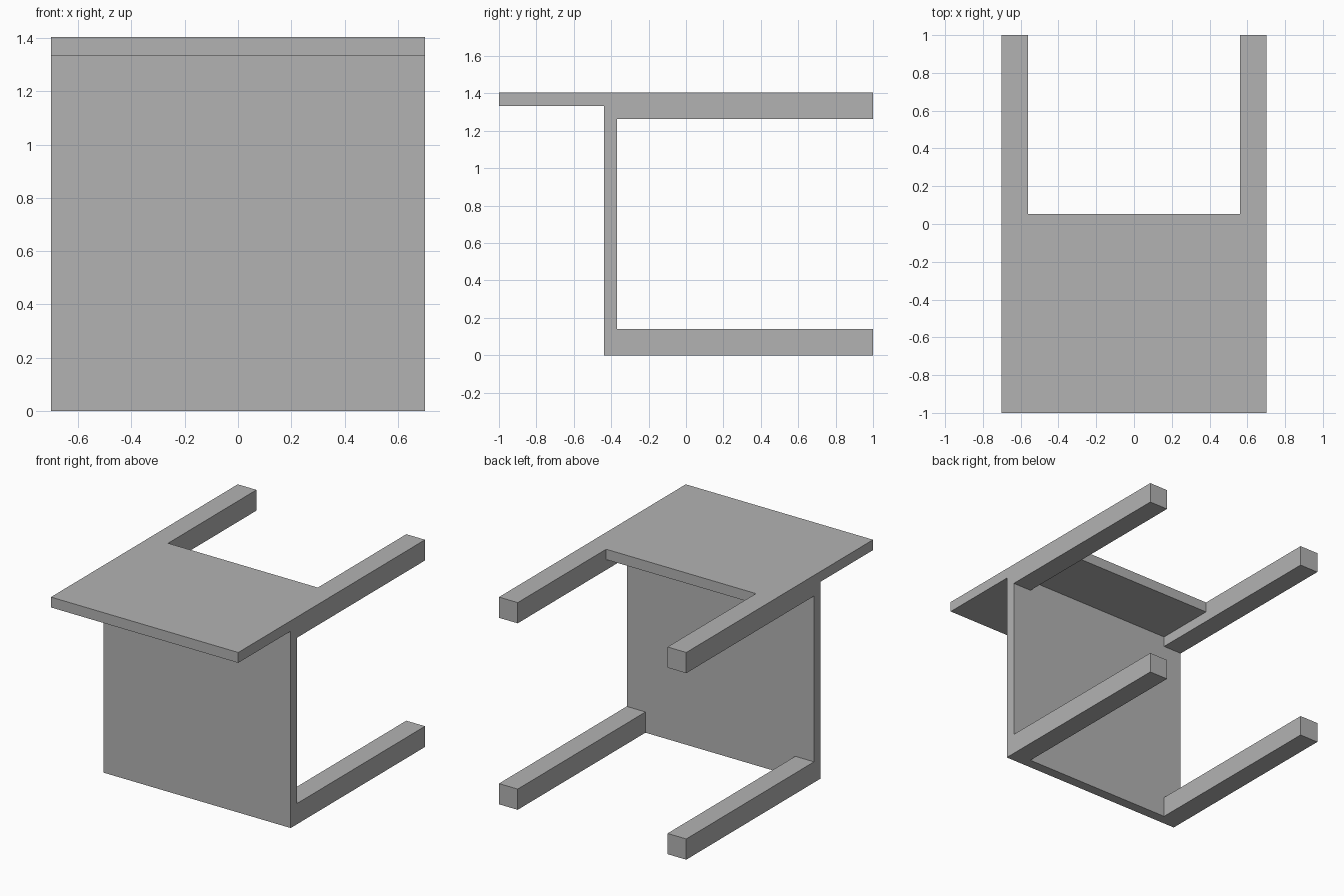
import bpy

# Remove the default cube
cube = bpy.data.objects.get("Cube")
if cube:
    bpy.data.objects.remove(cube, do_unlink=True)

# Single grey material
grey = bpy.data.materials.new("plain_grey")
grey.use_nodes = True
colour = (0.45, 0.45, 0.45, 1)
grey.diffuse_color = colour
grey.node_tree.nodes["Principled BSDF"].inputs["Base Color"].default_value = colour

# Shared dimensions, all multiples of the board thickness
T = 0.0702
HALF = 10 * T            # half width
HEIGHT = 20 * T
LEG = 2 * T              # leg thickness
HEAD = -1.0              # free edge of the backrest
SEAT_TOP = HEAD + 8 * T
SEAT_UNDER = SEAT_TOP + T
APRON = HEAD + 15 * T    # backrest board ends below the seat
FOOT = 1.0


def prism(name, profile, x0, x1):
    """Extrude a closed (y, z) profile from x0 to x1."""
    n = len(profile)
    verts = [(x, y, z) for x in (x0, x1) for y, z in profile]
    faces = [tuple(reversed(range(n))), tuple(range(n, 2 * n))]
    faces += [(i, (i + 1) % n, n + (i + 1) % n, n + i) for i in range(n)]
    mesh = bpy.data.meshes.new(name)
    mesh.from_pydata(verts, [], faces)
    mesh.materials.append(grey)
    obj = bpy.data.objects.new(name, mesh)
    bpy.context.collection.objects.link(obj)
    return obj


def rect(y0, y1, z0, z1):
    return [(y0, z0), (y1, z0), (y1, z1), (y0, z1)]


# The chair lies on its front: seat upright, backrest flat on top
prism("seat", rect(SEAT_TOP, SEAT_UNDER, 0, HEIGHT - T), -HALF, HALF)
prism("backrest", rect(HEAD, APRON, HEIGHT - T, HEIGHT), -HALF, HALF)

# Back legs are notched around the lower part of the backrest board
back_profile = [(SEAT_UNDER, HEIGHT - LEG), (FOOT, HEIGHT - LEG), (FOOT, HEIGHT),
                (APRON, HEIGHT), (APRON, HEIGHT - T), (SEAT_UNDER, HEIGHT - T)]
front_profile = rect(SEAT_UNDER, FOOT, 0, LEG)

for side, x0 in (("left", HALF - LEG), ("right", -HALF)):
    prism(f"front_leg_{side}", front_profile, x0, x0 + LEG)
    prism(f"back_leg_{side}", back_profile, x0, x0 + LEG)
